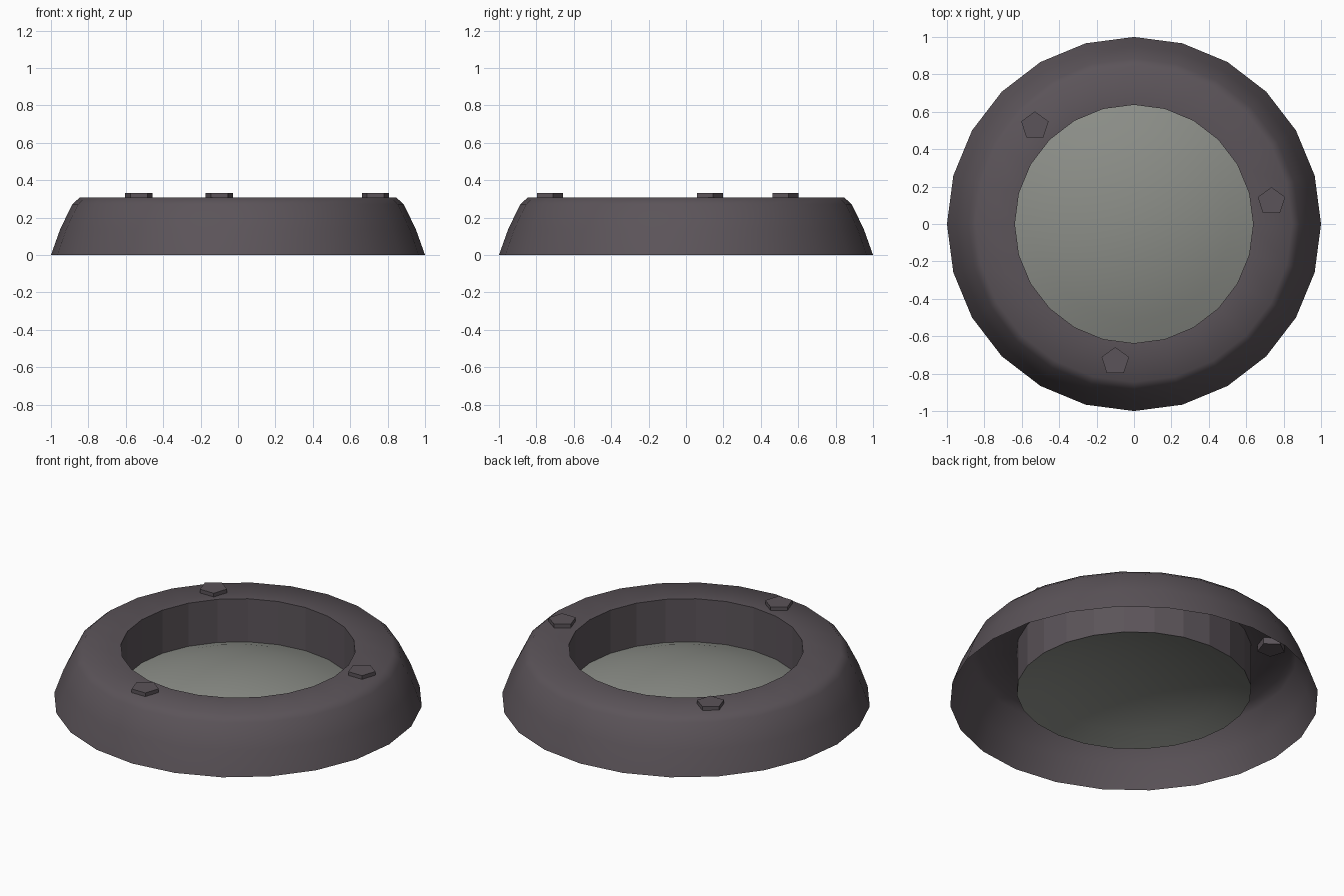
import bpy, math

if "Cube" in bpy.data.objects:
    bpy.data.objects.remove(bpy.data.objects["Cube"], do_unlink=True)

SIDES = 24
HOLE = 0.637


def material(name, color):
    mat = bpy.data.materials.new(name)
    mat.use_nodes = True
    mat.diffuse_color = color
    bsdf = next(n for n in mat.node_tree.nodes if n.type == "BSDF_PRINCIPLED")
    bsdf.inputs["Base Color"].default_value = color
    return mat


def lathe(name, profile, mat, smooth_angle=None):
    """Spin (radius, height) points round z; a zero radius becomes a pole."""
    verts, faces, rings = [], [], []
    for r, z in profile:
        count = SIDES if r > 0 else 1
        rings.append([len(verts) + i for i in range(count)])
        for i in range(count):
            a = math.tau * i / SIDES
            verts.append((r * math.cos(a), r * math.sin(a), z))
    for low, high in zip(rings, rings[1:]):
        for i in range(SIDES):
            j = (i + 1) % SIDES
            if len(high) == 1:
                faces.append((low[i], low[j], high[0]))
            else:
                faces.append((low[i], low[j], high[j], high[i]))
    mesh = bpy.data.meshes.new(name)
    mesh.from_pydata(verts, [], faces)
    mesh.materials.append(mat)
    obj = bpy.data.objects.new(name, mesh)
    bpy.context.collection.objects.link(obj)
    if smooth_angle:
        bpy.ops.object.select_all(action="DESELECT")
        obj.select_set(True)
        bpy.context.view_layer.objects.active = obj
        bpy.ops.object.shade_smooth_by_angle(angle=math.radians(smooth_angle))
    return obj


metal = material("dark_mauve_metal", (0.105, 0.088, 0.1, 1))
glass = material("grey_green_glass", (0.26, 0.27, 0.245, 1))

# Open-bottomed outer housing with a rounded shoulder
lathe("housing", [(1, 0), (0.95, 0.14), (0.885, 0.272), (0.845, 0.308),
                  (HOLE, 0.308)], metal, 60)

# Straight wall of the central opening
lathe("inner_wall", [(HOLE, 0.308), (HOLE, 0.05)], metal)

# Shallow domed pane in the bottom of the opening
RISE, STEPS = 0.12, 5
sphere = (HOLE ** 2 + RISE ** 2) / (2 * RISE)
edge = math.asin(HOLE / sphere)
dome = []
for k in range(STEPS + 1):
    t = edge * (1 - k / STEPS)
    dome.append((sphere * math.sin(t) if k < STEPS else 0,
                 0.05 + RISE - sphere * (1 - math.cos(t))))
lathe("glass_pane", dome, glass, 60)

# Five-sided bolts set into the top ring
for n, (x, y) in enumerate([(-0.53, 0.525), (0.735, 0.12), (-0.1, -0.735)], 1):
    bpy.ops.mesh.primitive_cylinder_add(vertices=5, radius=0.077, depth=0.06,
                                        location=(x, y, 0.3))
    bolt = bpy.context.object
    bolt.name = f"bolt_{n}"
    bolt.data.materials.append(metal)
